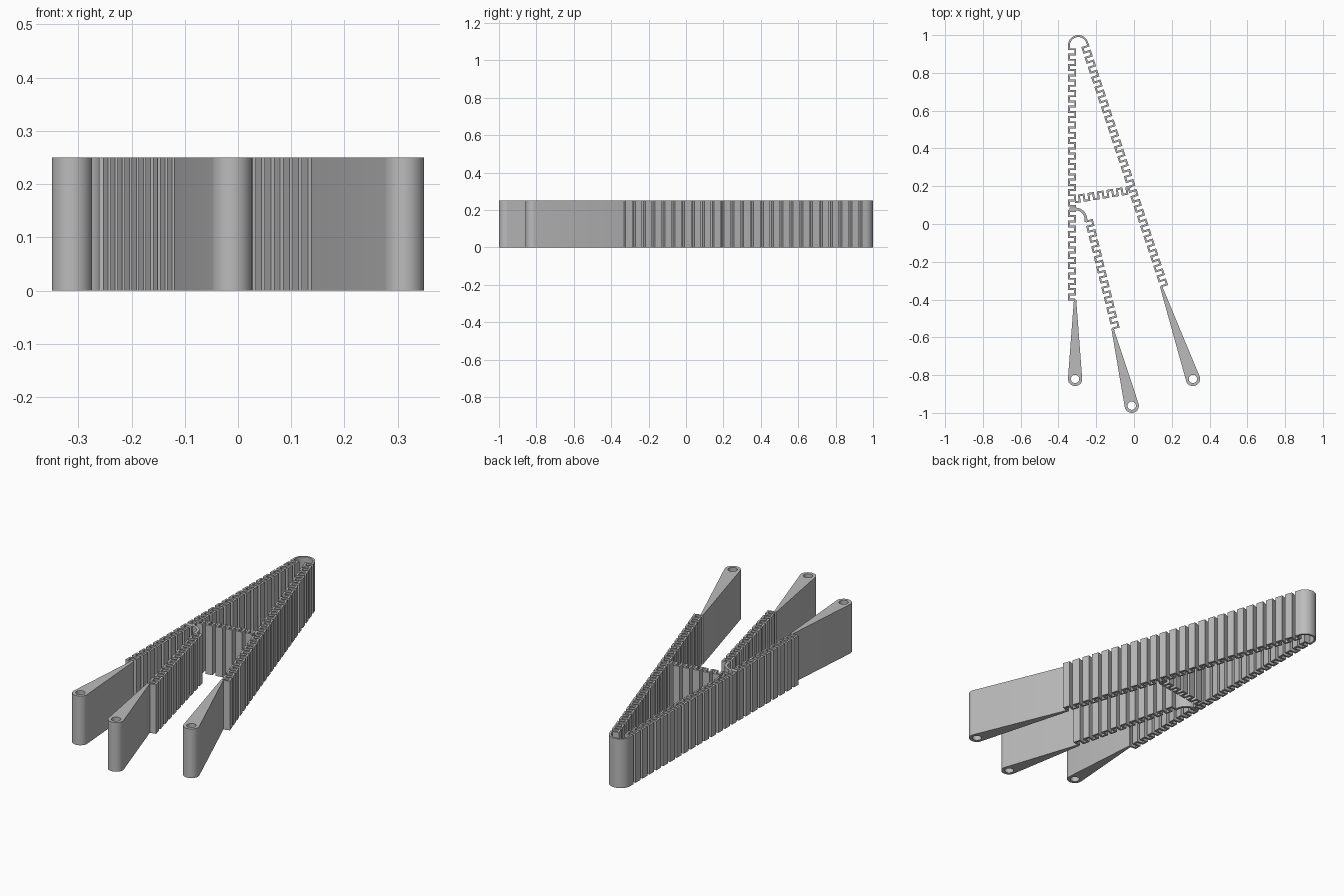
import bpy, bmesh, math
from mathutils import Vector

HEIGHT = 0.25
WALL = 0.010
TOOTH = 0.033

cube = bpy.data.objects.get("Cube")
if cube:
    bpy.data.objects.remove(cube, do_unlink=True)

grey = bpy.data.materials.new("plain grey")
grey.use_nodes = True
colour = (0.5, 0.5, 0.5, 1)
grey.diffuse_color = colour
grey.node_tree.nodes["Principled BSDF"].inputs["Base Color"].default_value = colour


def perp(d):
    return Vector((-d.y, d.x))


def arc(centre, radius, start, end, count):
    """Points along an arc, angles in degrees."""
    angles = [math.radians(start + (end - start) * i / count) for i in range(count + 1)]
    return [Vector(centre) + radius * Vector((math.cos(a), math.sin(a))) for a in angles]


def wave(a, b, steps, height, level):
    """Square wave between a base line and a parallel line at the given height."""
    a, b = Vector(a), Vector(b)
    offset = perp((b - a).normalized()) * height
    points = []
    for i in range(steps + 1):
        p = a.lerp(b, i / steps)
        points += [p + offset * level, p + offset * (1 - level)]
        level = 1 - level
    return points


def finish(name, bm):
    """Raise the flat outline to full height and make the object."""
    raised = bmesh.ops.extrude_face_region(bm, geom=bm.faces[:])
    verts = [g for g in raised["geom"] if isinstance(g, bmesh.types.BMVert)]
    bmesh.ops.translate(bm, vec=(0, 0, HEIGHT), verts=verts)
    bmesh.ops.recalc_face_normals(bm, faces=bm.faces[:])
    mesh = bpy.data.meshes.new(name)
    bm.to_mesh(mesh)
    bm.free()
    mesh.materials.append(grey)
    obj = bpy.data.objects.new(name, mesh)
    bpy.context.collection.objects.link(obj)
    bpy.ops.object.select_all(action='DESELECT')
    obj.select_set(True)
    bpy.context.view_layer.objects.active = obj
    bpy.ops.object.shade_smooth_by_angle(angle=math.radians(30))


def wall(name, path, width=WALL):
    """Thin upright wall with mitred corners along a path."""
    bm = bmesh.new()
    pairs = []
    for i, p in enumerate(path):
        before = (p - path[i - 1]).normalized() if i else None
        after = (path[i + 1] - p).normalized() if i < len(path) - 1 else None
        n1, n2 = perp(before or after), perp(after or before)
        side = (n1 + n2) / (1 + n1.dot(n2)) * width / 2
        pairs.append([bm.verts.new((p + s * side).to_3d()) for s in (1, -1)])
    for (a, b), (c, d) in zip(pairs, pairs[1:]):
        bm.faces.new((a, b, d, c))
    finish(name, bm)


def handle(name, tip, eye, radius=0.038, hole=0.022):
    """Tapered handle with a round end and a hole through it."""
    tip, eye = Vector(tip), Vector(eye)
    d = (eye - tip).normalized()
    heading = math.degrees(math.atan2(d.y, d.x))
    side = perp(d) * 0.006
    outline = [tip + side, tip - side] + arc(eye, radius, heading - 86, heading + 86, 24)
    bm = bmesh.new()
    for loop in (outline, arc(eye, hole, 0, 360, 24)[:-1]):
        verts = [bm.verts.new(p.to_3d()) for p in loop]
        for i, v in enumerate(verts):
            bm.edges.new((verts[i - 1], v))
    bmesh.ops.triangle_fill(bm, use_beauty=True, edges=bm.edges[:])
    finish(name, bm)


# Long outer frame: left arm, rounded far end, right arm
left_tip, right_tip = (-0.312, -0.40), (0.143, -0.33)
left = wave((-0.311, 0.925), left_tip, 48, -TOOTH, 1)
right = wave((-0.273, 0.933), right_tip, 48, TOOTH, 1)
bend = arc((-0.295, 0.946), 0.049, 180, 18, 24)
wall("outer_frame", left[::-1] + bend + right)

# Middle arm and the curved neck that joins it to the left arm
middle_tip = (-0.114, -0.553)
middle = wave((-0.254, 0.013), middle_tip, 21, TOOTH, 0)
wall("middle_arm", middle)
neck = [Vector((-0.342, 0.080))] + arc((-0.312, 0.022), 0.058, 90, 0, 16)
wall("middle_neck", neck + [Vector((-0.254, 0.010))], 0.014)

# Ribbed brace between the left and right arms
start, end = Vector((-0.312, 0.115)), Vector((-0.010, 0.164))
step = (end - start) / 12
lift = perp(step.normalized()) * TOOTH
wall("cross_brace", [start] + wave(start + step, end - step, 10, TOOTH, 0) + [end + lift])

# Handles
handle("left_handle", left_tip, (-0.312, -0.82))
handle("middle_handle", middle_tip, (-0.012, -0.962))
handle("right_handle", right_tip, (0.312, -0.82))
